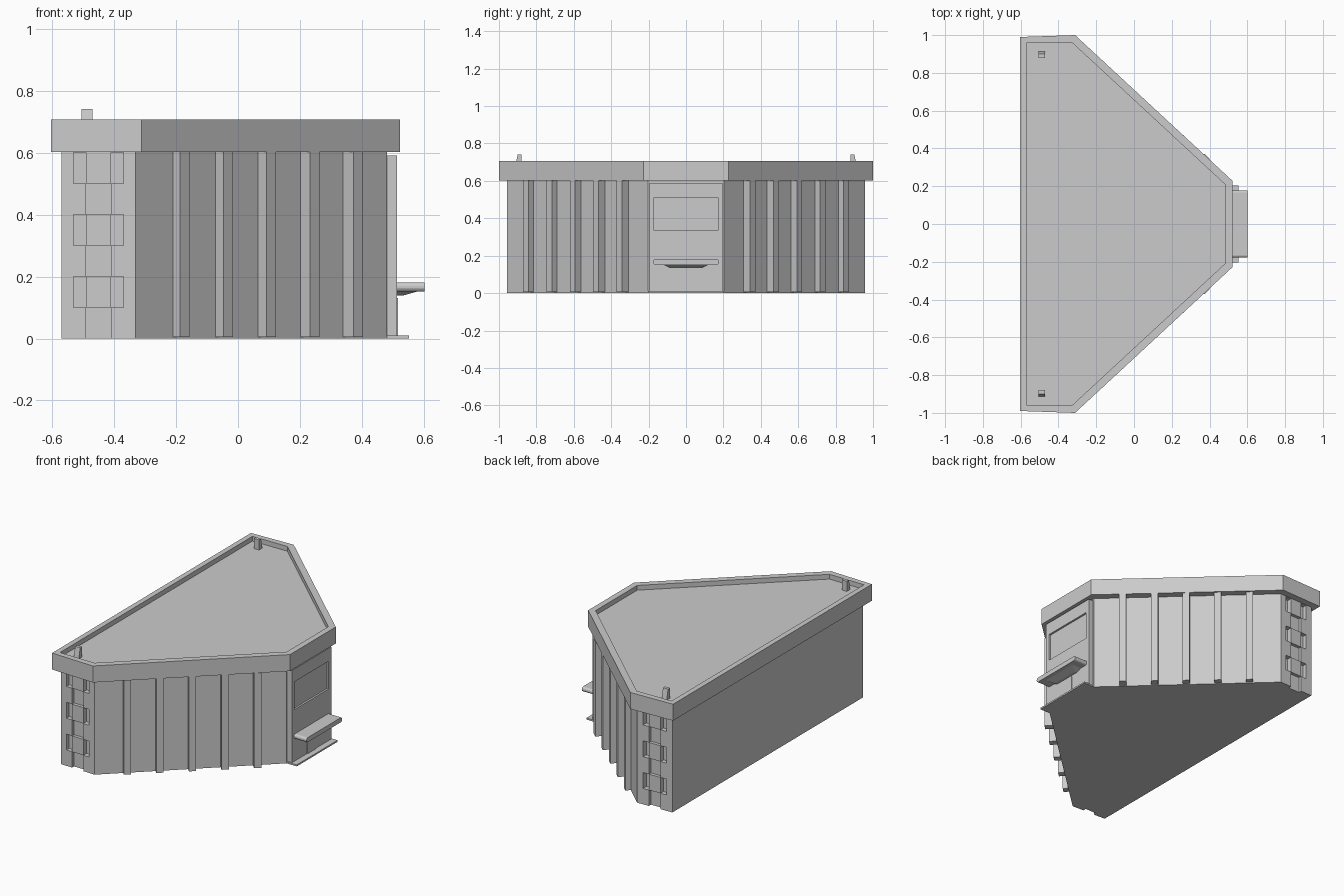
import bpy, bmesh, math
from mathutils import Vector

if "Cube" in bpy.data.objects:
    bpy.data.objects.remove(bpy.data.objects["Cube"])


def finish(name, bm):
    bmesh.ops.recalc_face_normals(bm, faces=bm.faces)
    me = bpy.data.meshes.new(name)
    bm.to_mesh(me)
    bm.free()
    ob = bpy.data.objects.new(name, me)
    bpy.context.collection.objects.link(ob)
    return ob


def prism(name, pts, z0, z1, top=None):
    """Upright solid from a plan outline, optionally with a different top outline."""
    bm = bmesh.new()
    a = [bm.verts.new((x, y, z0)) for x, y in pts]
    b = [bm.verts.new((x, y, z1)) for x, y in (top or pts)]
    n = len(pts)
    bm.faces.new(a)
    bm.faces.new(b)
    for i in range(n):
        bm.faces.new((a[i], a[(i + 1) % n], b[(i + 1) % n], b[i]))
    return finish(name, bm)


def box(name, x0, x1, y0, y1, z0, z1):
    return prism(name, [(x0, y0), (x1, y0), (x1, y1), (x0, y1)], z0, z1)


def mirror_y(half):
    return half + [(x, -y) for x, y in reversed(half)]


def cut(target, cutter):
    cutter.hide_render = True
    cutter.hide_viewport = False
    cutter.display_type = 'WIRE'
    m = target.modifiers.new("cut", 'BOOLEAN')
    m.operation = 'DIFFERENCE'
    m.solver = 'EXACT'
    m.object = cutter
    bpy.context.view_layer.objects.active = target
    bpy.ops.object.modifier_apply(modifier=m.name)
    bpy.data.objects.remove(cutter, do_unlink=True)


# main building block
A, B = Vector((-0.33, 0.957)), Vector((0.48, 0.203))
body = prism("building_body", mirror_y([(-0.57, 0.95), tuple(A), tuple(B)]), 0, 0.605)

# recessed side windows, with grooves between the central blocks
for s in (-1, 1):
    def niche(x0, x1, z0, z1, depth):
        ya, yb = sorted((s * (0.953 - depth), s * 1.05))
        cut(body, box("niche_cutter", x0, x1, ya, yb, z0, z1))
    for i in range(3):
        z = 0.1 + 0.2 * i
        niche(-0.49, -0.41, z - 0.1 - (0.05 if i == 0 else 0), z, 0.02)
        niche(-0.53, -0.49, z, z + 0.1, 0.03)
        niche(-0.41, -0.37, z, z + 0.1, 0.03)

# roof cornice with sunken deck
outer = mirror_y([(-0.603, 0.99), (-0.312, 1.0), (0.522, 0.228)])
inner = mirror_y([(-0.57, 0.958), (-0.328, 0.96), (0.485, 0.207)])
cornice = prism("roof_cornice", outer, 0.602, 0.706)
cut(cornice, prism("deck_cutter", inner, 0.676, 0.8))

# vertical ribs on the slanted walls
t = (B - A).normalized()
n = Vector((-t.y, t.x))
for i in range(5):
    base = A + t * ((0.12 + 0.137 * i) / t.x)
    d, w = 0.034 + 0.004 * i, 0.042
    pts = [base - n * 0.02, base + n * d, base + n * d + t * w, base + t * w - n * 0.02]
    for s, side in ((1, "left"), (-1, "right")):
        prism(f"wall_rib_{side}_{i + 1}", [(p.x, p.y * s) for p in pts], 0.005, 0.603)

# entrance front with inset window
front = box("entrance_front", 0.46, 0.513, -0.196, 0.196, 0.005, 0.59)
cut(front, box("window_cutter", 0.501, 0.6, -0.17, 0.17, 0.335, 0.51))
box("entrance_door", 0.50, 0.517, -0.045, 0.04, 0.01, 0.13)
box("entrance_step", 0.47, 0.552, -0.203, 0.203, 0, 0.01)

# canopy with rounded ends, extruded along x
bm = bmesh.new()
prof = []
for k in range(16):
    a = 2 * math.pi * (k + 0.5) / 16
    prof.append((math.copysign(0.163, math.cos(a)) + 0.014 * math.cos(a),
                 0.166 + 0.015 * math.sin(a)))
f = bm.faces.new([bm.verts.new((0.505, y, z)) for y, z in prof])
ext = bmesh.ops.extrude_face_region(bm, geom=[f])
bmesh.ops.translate(bm, vec=(0.097, 0, 0),
                    verts=[v for v in ext["geom"] if isinstance(v, bmesh.types.BMVert)])
if not f.is_valid or len(f.link_faces if hasattr(f, "link_faces") else []) == 0:
    if f.is_valid and sum(1 for g in bm.faces if len(g.verts) == 16) < 2:
        bm.faces.new([v for v in bm.verts if v.co.x < 0.51])
finish("entrance_canopy", bm)
prism("canopy_underside", [(0.505, -0.09), (0.53, -0.09), (0.53, 0.09), (0.505, 0.09)], 0.138, 0.155,
      [(0.505, -0.13), (0.59, -0.13), (0.59, 0.13), (0.505, 0.13)])

# roof vents with sloping outer face
for s, side in ((1, "left"), (-1, "right")):
    lo = [(-0.505, s * 0.88), (-0.47, s * 0.88), (-0.47, s * 0.915), (-0.505, s * 0.915)]
    hi = [(x, y if abs(y) < 0.9 else s * 0.9) for x, y in lo]
    prism(f"roof_vent_{side}", lo, 0.67, 0.74, hi)
